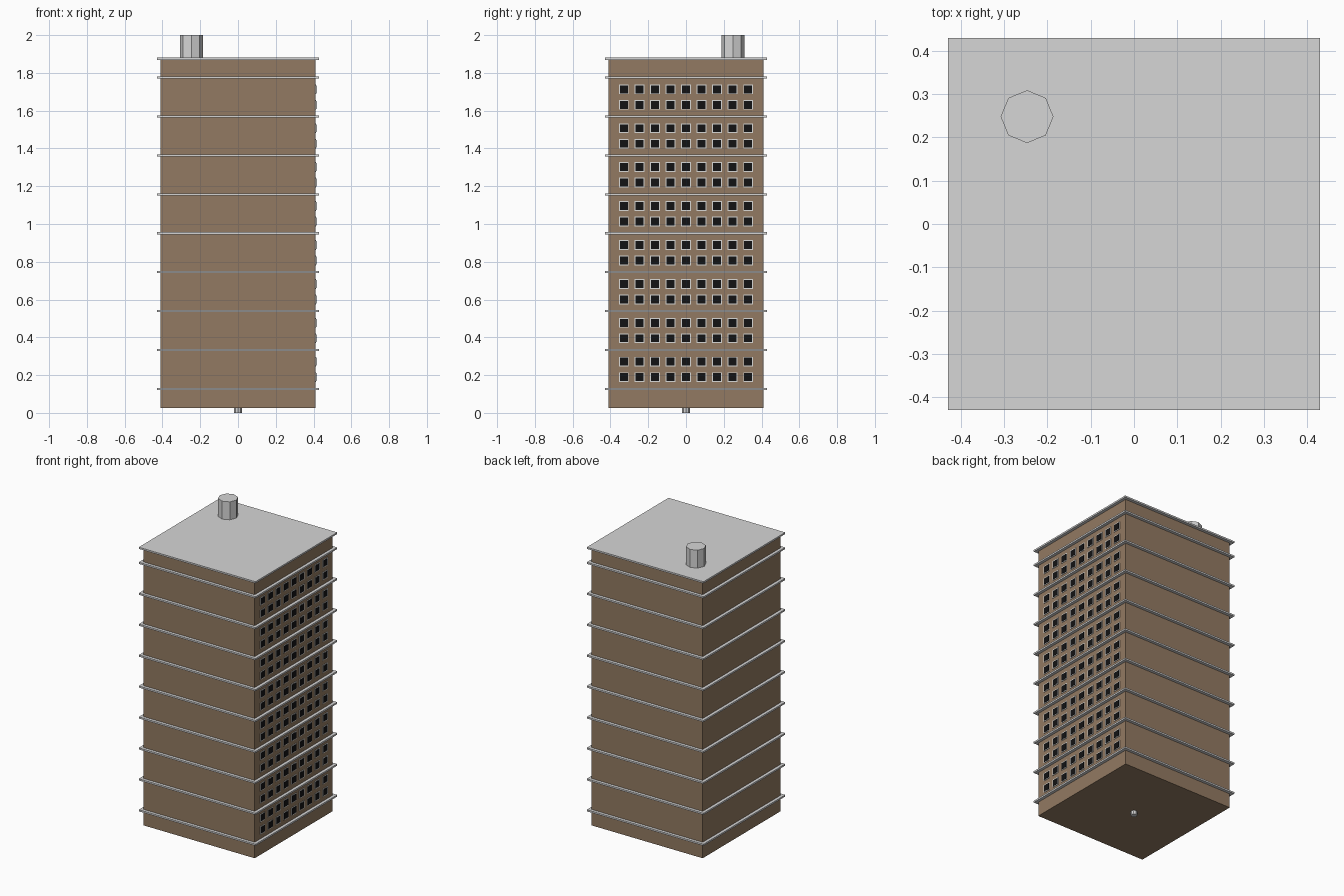
import bpy, bmesh, math
from mathutils import Matrix

if "Cube" in bpy.data.objects:
    bpy.data.objects.remove(bpy.data.objects["Cube"])


def material(name, rgb):
    m = bpy.data.materials.new(name)
    m.diffuse_color = (*rgb, 1)
    m.use_nodes = True
    m.node_tree.nodes["Principled BSDF"].inputs["Base Color"].default_value = m.diffuse_color
    return m


BROWN = material("brown_wall", (0.29, 0.195, 0.122))
GREY = material("light_grey", (0.67, 0.67, 0.67))
FRAME = material("pale_frame", (0.70, 0.70, 0.68))
BLACK = material("dark_glass", (0.006, 0.006, 0.007))

HALF = 0.41          # wall half width
EAVE = 0.43          # ledge half width
BASE = 0.026         # underside of tower
FLOOR = 0.206        # storey height
FIRST = 0.127        # lowest ledge height
ROOF = 1.875


def build(name, mat, boxes=(), cylinders=()):
    """One object from boxes (centre, size) and octagonal cylinders (centre, radius, height)."""
    bm = bmesh.new()
    for c, s in boxes:
        bmesh.ops.create_cube(bm, size=1, matrix=Matrix.Translation(c) @ Matrix.Diagonal((*s, 1)))
    for c, r, h in cylinders:
        bmesh.ops.create_cone(bm, cap_ends=True, segments=8, radius1=r, radius2=r,
                              depth=h, matrix=Matrix.Translation(c))
    me = bpy.data.meshes.new(name)
    bm.to_mesh(me)
    bm.free()
    me.materials.append(mat)
    ob = bpy.data.objects.new(name, me)
    bpy.context.collection.objects.link(ob)
    return ob


# Tower walls
build("tower_walls", BROWN,
      [((0, 0, (BASE + ROOF) / 2), (2 * HALF, 2 * HALF, ROOF - BASE))])

# Ledges between storeys, and the flat roof
levels = [FIRST + FLOOR * i for i in range(9)]
for i, z in enumerate(levels):
    build(f"ledge_{i + 1}", GREY, [((0, 0, z), (2 * EAVE, 2 * EAVE, 0.011))])
build("roof_slab", GREY, [((0, 0, ROOF), (2 * EAVE, 2 * EAVE, 0.011))])

# Windows on the right wall: two rows of nine per storey
spots = [(0.0823 * c, z + dz)
         for z in levels[:8] for dz in (0.062, 0.144) for c in range(-4, 5)]
build("window_frames", FRAME, [((HALF + 0.001, y, z), (0.004, 0.052, 0.052)) for y, z in spots])
build("window_glass", BLACK, [((HALF + 0.002, y, z), (0.005, 0.042, 0.042)) for y, z in spots])

# Rooftop chimney and the small pipe below the base
build("chimney", GREY, cylinders=[((-0.247, 0.248, 1.935), 0.061, 0.13)])
build("base_pipe", GREY, cylinders=[((0, 0, 0.02), 0.02, 0.04)])
